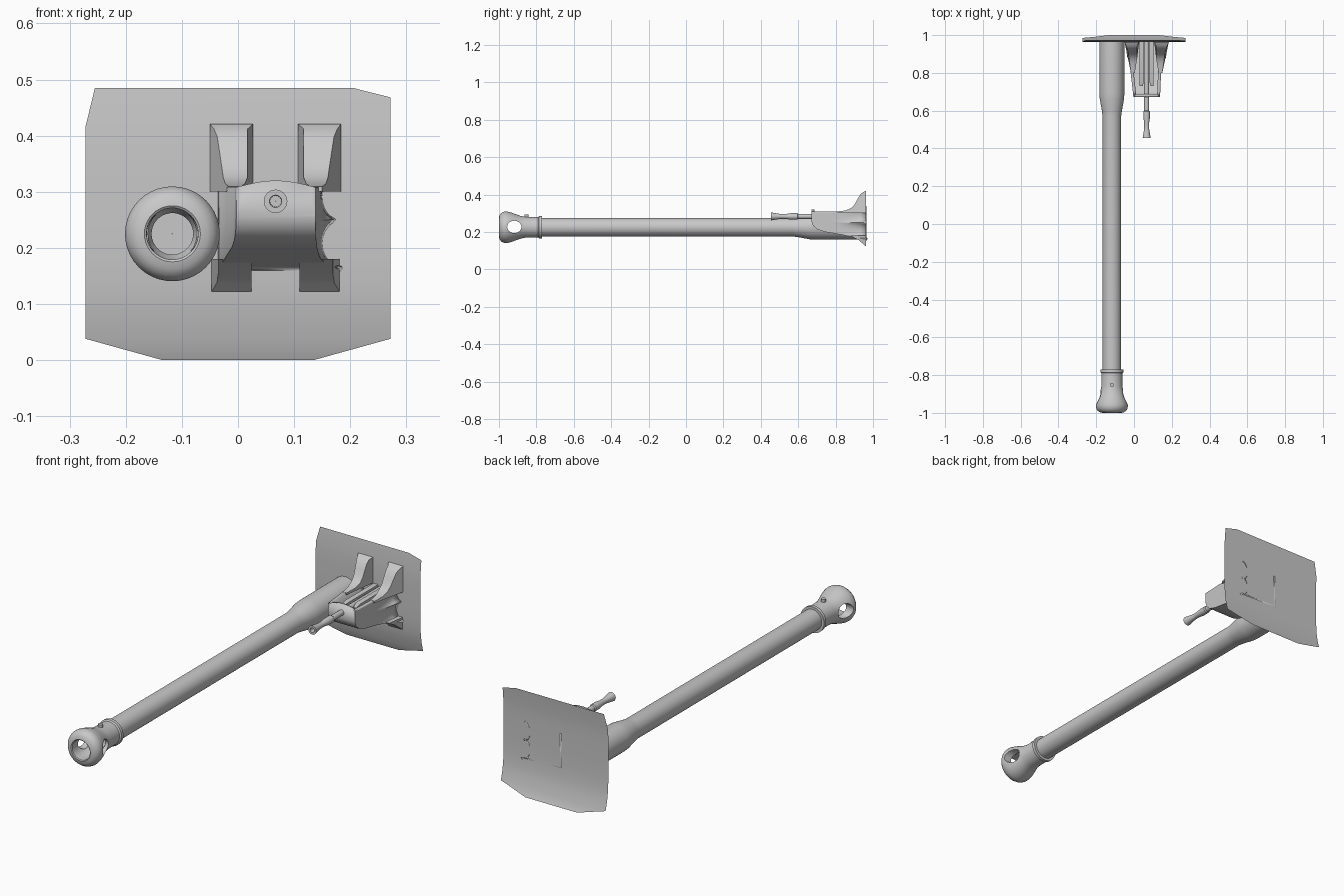
import bpy, bmesh, math
from mathutils import Vector

if "Cube" in bpy.data.objects:
    bpy.data.objects.remove(bpy.data.objects["Cube"])

gray = bpy.data.materials.new("steel_gray")
gray.diffuse_color = (0.58, 0.58, 0.58, 1)
gray.use_nodes = True
gray.node_tree.nodes["Principled BSDF"].inputs["Base Color"].default_value = gray.diffuse_color


def interp(table, v):
    for (a, p), (b, q) in zip(table, table[1:]):
        if v <= b:
            return p + (q - p) * (v - a) / (b - a)
    return table[-1][1]


def add(name, verts, faces, angle=35, fix=True):
    me = bpy.data.meshes.new(name)
    me.from_pydata(verts, [], faces)
    if fix:
        bm = bmesh.new()
        bm.from_mesh(me)
        bmesh.ops.recalc_face_normals(bm, faces=bm.faces)
        bm.to_mesh(me)
        bm.free()
    me.materials.append(gray)
    ob = bpy.data.objects.new(name, me)
    bpy.context.collection.objects.link(ob)
    bpy.ops.object.select_all(action='DESELECT')
    ob.select_set(True)
    bpy.context.view_layer.objects.active = ob
    bpy.ops.object.shade_smooth_by_angle(angle=math.radians(angle))
    return ob


def lathe(name, profile, cx, cz, n=40, closed=False):
    """Revolve (y, radius) pairs around an axis along y."""
    verts, faces = [], []
    for y, r in profile:
        for i in range(n):
            a = 2 * math.pi * i / n
            verts.append((cx + r * math.cos(a), y, cz + r * math.sin(a)))
    rows = len(profile)
    for j in range(rows if closed else rows - 1):
        k = (j + 1) % rows
        for i in range(n):
            m = (i + 1) % n
            faces.append((j * n + i, j * n + m, k * n + m, k * n + i))
    return add(name, verts, faces)


def prism(name, pts, xs):
    """Side outline of (y, z) points; xs(y) gives the x range at each depth."""
    n = len(pts)
    verts = [(xs(y)[s], y, z) for s in (0, 1) for y, z in pts]
    faces = [tuple(range(n)), tuple(range(n, 2 * n))]
    faces += [(i, (i + 1) % n, n + (i + 1) % n, n + i) for i in range(n)]
    return add(name, verts, faces)


# Curved shield plate: thin sheet with clipped corners
curve = [(0, 1.0), (.02, .991), (.038, .985), (.08, .974), (.12, .968), (.18, .964), (.25, .964),
         (.33, .964), (.38, .965), (.415, .967), (.468, .972), (.485, .974)]
left = [(0, -.135), (.038, -.272), (.415, -.272), (.485, -.255)]
right = [(0, .135), (.038, .272), (.468, .272), (.485, .205)]
verts, faces = [], []
for z, y in curve:
    verts += [(interp(left, z), y, z), (interp(right, z), y, z)]
for j in range(len(curve) - 1):
    faces.append((2 * j, 2 * j + 1, 2 * j + 3, 2 * j + 2))
add("shield_plate", verts, faces, fix=False)

# Main barrel with thicker root
BX, BZ = -.117, .225
lathe("main_barrel", [(.963, .066), (.69, .066), (.66, .064), (.60, .053), (.57, .049),
                      (-.79, .049)], BX, BZ)

# Muzzle brake: hollow flared bell
brake = lathe("muzzle_brake", [
    (-.77, .049), (-.77, .061), (-.785, .061), (-.79, .055), (-.86, .056), (-.885, .061),
    (-.91, .070), (-.935, .079), (-.955, .084), (-.968, .0845), (-.98, .081), (-.99, .074),
    (-.997, .063), (-1.0, .050), (-.997, .046), (-.97, .046), (-.88, .044), (-.87, .037),
    (-.79, .037)], BX, BZ, closed=True)

# Gas ports through both sides of the brake
cut = []
for i in range(28):
    a = 2 * math.pi * i / 28
    cut.append((-.918 + .038 * math.cos(a), .227 + .033 * math.sin(a)))
cutter = prism("port_cutter", cut, lambda y: (-.3, .1))
mod = brake.modifiers.new("ports", 'BOOLEAN')
mod.operation = 'DIFFERENCE'
mod.solver = 'EXACT'
mod.object = cutter
bpy.context.view_layer.objects.active = brake
bpy.ops.object.modifier_apply(modifier="ports")
bpy.data.objects.remove(cutter)
bpy.ops.object.select_all(action='DESELECT')
brake.select_set(True)
bpy.ops.object.shade_smooth_by_angle(angle=math.radians(35))

# Bore floor and locking screw
lathe("bore_floor", [(-.80, .04), (-.80, .0005)], BX, BZ)
bpy.ops.mesh.primitive_cylinder_add(vertices=16, radius=.011, depth=.02,
                                    location=(BX, -.852, BZ + .058))
screw = bpy.context.object
screw.name = "locking_screw"
screw.data.materials.append(gray)

# Open-topped cradle: U sections lofted along y, right wall scalloped at the plate
MX = .067
floor = [(.672, .255), (.678, .235), (.70, .215), (.74, .201), (.82, .187), (.90, .172), (.963, .16)]
ys = [.672, .678, .70, .74, .78, .82, .86, .90, .93, .963]
N = 25


def cusp(z):
    u = min(1, min(abs(z - .29), abs(z - .208)) / .041)
    return 1 - math.sqrt(max(0, 1 - u * u))


verts, faces = [], []
for y in ys:
    t = (y - .672) / .291
    zb, zt = interp(floor, y), .308 + .02 * max(0, (y - .86) / .103)
    flare = max(0, (y - .80) / .163) ** 1.6
    xl = -.003 - .033 * t
    verts += [(xl, y, zt), (xl, y, zb)]
    for k in range(N):
        z = zb + (zt - zb) * k / (N - 1)
        verts.append((.138 + .012 * t + .035 * flare * cusp(z), y, z))
W = N + 2
for j in range(len(ys) - 1):
    for k in range(W - 1):
        faces.append((j * W + k, j * W + k + 1, (j + 1) * W + k + 1, (j + 1) * W + k))
# Arched front wall
base = len(verts)
arch = 9
for k in range(1, arch):
    s = k / arch
    verts.append((.138 - .141 * s, .672, .308 + .012 * math.sin(math.pi * s)))
faces.append(tuple(range(W)) + tuple(range(base, base + arch - 1)))
cradle = add("gun_cradle", verts, faces)
bm = bmesh.new()
bm.from_mesh(cradle.data)
bm.faces.ensure_lookup_table()
front = min(bm.faces, key=lambda f: f.calc_center_median().y)
if front.normal.y > 0:
    bmesh.ops.reverse_faces(bm, faces=bm.faces)
bm.to_mesh(cradle.data)
bm.free()
sol = cradle.modifiers.new("wall", 'SOLIDIFY')
sol.thickness = .016
sol.offset = -1

# Swept arms above and gussets below, mirrored about the cradle centre
arm = [(.80, .300), (.80, .309), (.85, .314), (.88, .326), (.90, .345), (.915, .372),
       (.93, .398), (.945, .412), (.963, .421), (.963, .300)]
gusset = [(.88, .180), (.90, .168), (.925, .155), (.945, .138), (.963, .122), (.963, .180)]
arm_x = [(.80, -.016), (.90, -.029), (.93, -.037), (.963, -.050)]
arm_in = [(.80, .004), (.88, .017), (.945, .017), (.963, .027)]


def mirrored(name, pts, xa, xb):
    for side, s in (("left", 1), ("right", -1)):
        prism(f"{side}_{name}", pts,
              lambda y: (MX + s * (xa(y) - MX), MX + s * (xb(y) - MX)))


mirrored("arm", arm, lambda y: interp(arm_x, y), lambda y: interp(arm_in, y))
mirrored("gusset", gusset, lambda y: -.035 - .012 * max(0, (y - .94) / .023), lambda y: .024)

# Secondary gun: receiver rails and flared barrel
rail = [(.73, .25), (.73, .292), (.76, .300), (.963, .300), (.963, .25)]
mirrored("receiver_rail", rail, lambda y: .030, lambda y: .030 + (.024 if y > .75 else .016))
lathe("secondary_barrel", [
    (.963, .013), (.60, .013), (.595, .017), (.56, .017), (.535, .013), (.505, .013),
    (.475, .018), (.455, .021), (.455, .011), (.50, .010), (.50, .0005)], MX, .283, n=16)
